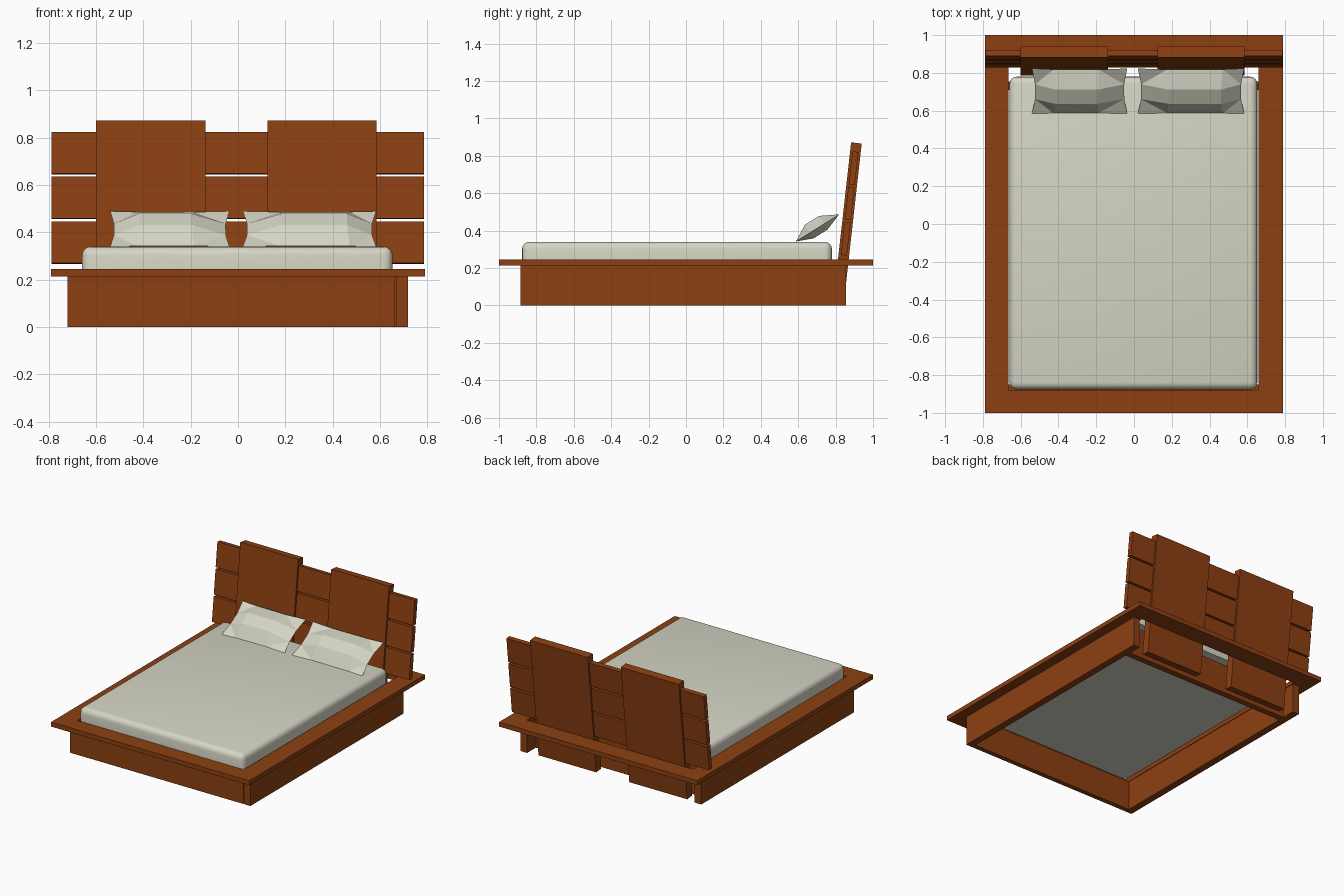
import bpy, bmesh, math
from mathutils import Matrix, Vector

if "Cube" in bpy.data.objects:
    bpy.data.objects.remove(bpy.data.objects["Cube"])


def material(name, rgb):
    m = bpy.data.materials.new(name)
    m.diffuse_color = (*rgb, 1)
    m.use_nodes = True
    m.node_tree.nodes["Principled BSDF"].inputs["Base Color"].default_value = m.diffuse_color
    return m


WOOD = material("reddish_brown_wood", (0.262, 0.051, 0.006))
CLOTH = material("pale_linen", (0.67, 0.67, 0.56))


def make_object(name, bm, mat):
    bmesh.ops.recalc_face_normals(bm, faces=bm.faces)
    me = bpy.data.meshes.new(name)
    bm.to_mesh(me)
    bm.free()
    me.materials.append(mat)
    ob = bpy.data.objects.new(name, me)
    bpy.context.collection.objects.link(ob)
    return ob


def box(name, x, y, z, mat=WOOD, matrix=None):
    """Box from (min, max) ranges, optionally moved by a matrix."""
    bm = bmesh.new()
    bmesh.ops.create_cube(bm, size=1)
    for v in bm.verts:
        v.co = Vector([(r[0] + r[1]) / 2 + c * (r[1] - r[0])
                       for r, c in zip((x, y, z), v.co)])
    if matrix:
        bm.transform(matrix)
    return make_object(name, bm, mat)


# Base boards, open behind the headboard feet
box("base_front", (-0.72, 0.662), (-0.885, -0.85), (0, 0.213))
box("base_left", (-0.72, -0.668), (-0.85, 0.855), (0, 0.213))
box("base_right", (0.668, 0.718), (-0.885, 0.855), (0, 0.213))
box("base_back", (-0.668, 0.668), (0.71, 0.755), (0, 0.213))

# Flat overhanging rails around the mattress
RZ = (0.213, 0.245)
box("rail_left", (-0.79, -0.664), (-1, 0.87), RZ)
box("rail_right", (0.66, 0.79), (-0.88, 0.87), RZ)
box("rail_front", (-0.664, 0.79), (-1, -0.88), RZ)
box("rail_back", (-0.79, 0.79), (0.87, 1), RZ)

# Leaning headboard: two tall boards reaching the floor, three planks between
lean = Matrix.Translation((0, 0.785, 0)) @ Matrix.Rotation(-math.radians(6.4), 4, 'X')
for side, x in (("left", (-0.6, -0.138)), ("right", (0.125, 0.585))):
    box("headboard_tall_" + side, x, (0, 0.057), (0.007, 0.877), WOOD, lean)
for i in range(3):
    z0 = 0.273 + i * 0.19
    box("headboard_plank_%d" % (i + 1), (-0.787, 0.785), (0.012, 0.045),
        (z0, z0 + 0.177), WOOD, lean)

# Mattress with rounded top and corners
bm = bmesh.new()
bmesh.ops.create_cube(bm, size=1)
for v in bm.verts:
    v.co = Vector((-0.003 + v.co.x * 1.312, -0.048 + v.co.y * 1.656, 0.289 + v.co.z * 0.102))
edges = [e for e in bm.edges if max(v.co.z for v in e.verts) > 0.3]
bmesh.ops.bevel(bm, geom=edges, offset=0.038, segments=4, profile=0.5, affect='EDGES')
mattress = make_object("mattress", bm, CLOTH)
bpy.context.view_layer.objects.active = mattress
mattress.select_set(True)
bpy.ops.object.shade_smooth_by_angle(angle=math.radians(35))


def pillow(name, xc, hx, inner_x):
    """Faceted pillow with pinched sides, tilted against the headboard."""
    hy = 0.142
    us, vs = (-1, inner_x[0], inner_x[1], 1), (-1, -0.35, 0.3, 1)
    bm = bmesh.new()
    for s, h in ((1, 0.05), (-1, 0.036)):
        grid = [[bm.verts.new((u * hx * (1 - 0.07 * (1 - v * v)),
                               v * hy * (1 - 0.06 * (1 - u * u)),
                               s * h if abs(u) < 1 and abs(v) < 1 else 0))
                 for u in us] for v in vs]
        for j in range(3):
            for i in range(3):
                bm.faces.new((grid[j][i], grid[j][i + 1], grid[j + 1][i + 1], grid[j + 1][i]))
    bmesh.ops.remove_doubles(bm, verts=bm.verts, dist=1e-5)
    bmesh.ops.triangulate(bm, faces=bm.faces)
    bm.transform(Matrix.Translation((xc, 0.703, 0.414)) @ Matrix.Rotation(math.radians(32), 4, 'X'))
    make_object(name, bm, CLOTH)


pillow("pillow_left", -0.288, 0.252, (-0.55, 0.4))
pillow("pillow_right", 0.302, 0.282, (-0.45, 0.6))
